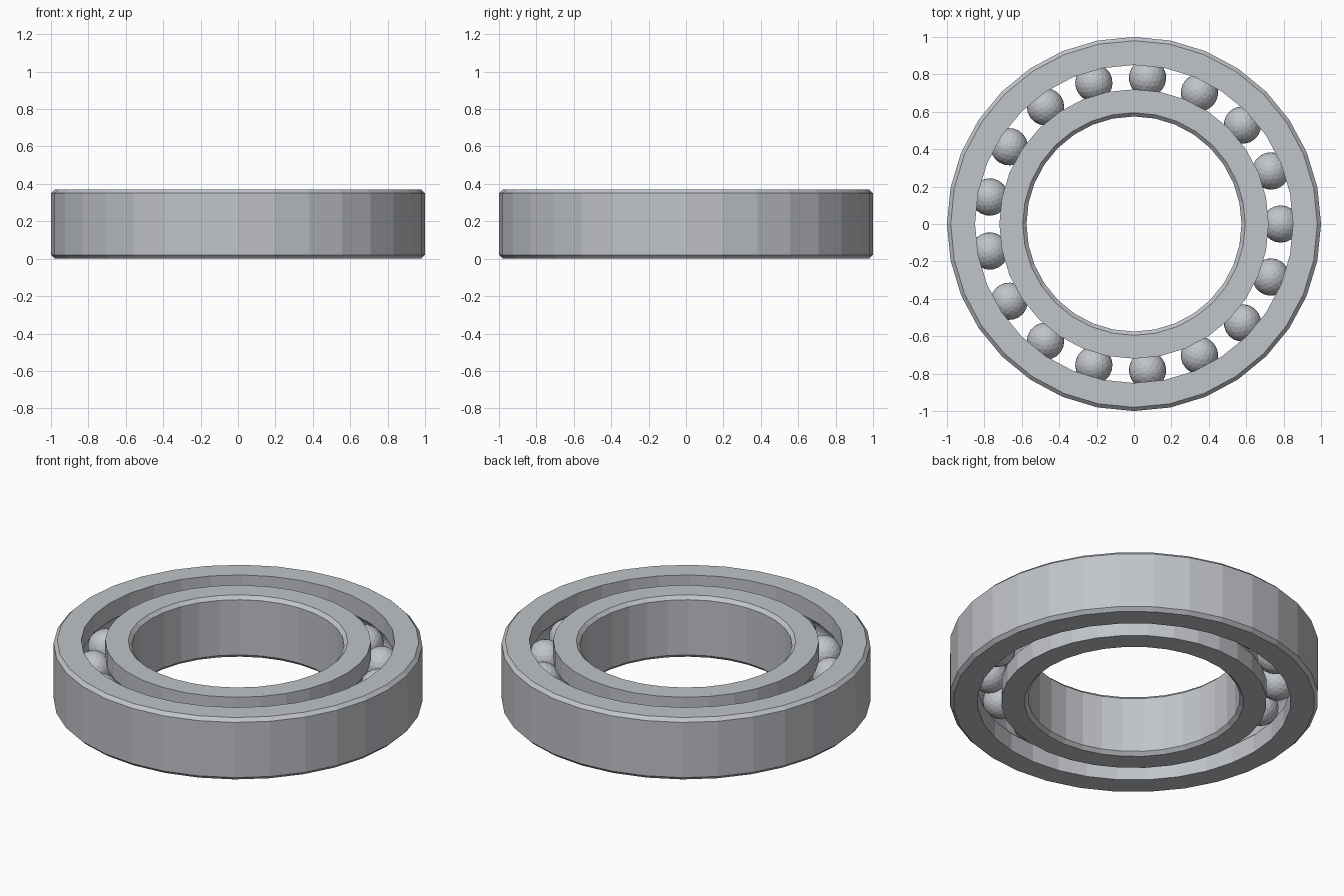
import bpy, bmesh, math

if "Cube" in bpy.data.objects:
    bpy.data.objects.remove(bpy.data.objects["Cube"], do_unlink=True)

HEIGHT, CHAMFER, SEGMENTS = 0.37, 0.02, 32
PITCH, BALL_R, GROOVE_R, BALLS = 0.785, 0.10, 0.102, 17
MID = HEIGHT / 2

steel = bpy.data.materials.new("light steel")
steel.use_nodes = True
colour = (0.53, 0.55, 0.58, 1)
steel.diffuse_color = colour
steel.node_tree.nodes["Principled BSDF"].inputs["Base Color"].default_value = colour


def finish(bm, name):
    bmesh.ops.recalc_face_normals(bm, faces=bm.faces)
    mesh = bpy.data.meshes.new(name)
    bm.to_mesh(mesh)
    bm.free()
    mesh.materials.append(steel)
    obj = bpy.data.objects.new(name, mesh)
    bpy.context.collection.objects.link(obj)
    return obj


def race_ring(name, plain_r, race_r, arc_steps=8):
    """Ring with a chamfered plain wall and a ball groove in the race wall."""
    side = 1 if plain_r > race_r else -1
    inset = plain_r - side * CHAMFER
    profile = [(race_r, 0), (inset, 0), (plain_r, CHAMFER),
               (plain_r, HEIGHT - CHAMFER), (inset, HEIGHT), (race_r, HEIGHT)]
    half = math.acos(abs(race_r - PITCH) / GROOVE_R)
    for i in range(arc_steps + 1):
        a = half * (1 - 2 * i / arc_steps)
        profile.append((PITCH + side * GROOVE_R * math.cos(a),
                        MID + GROOVE_R * math.sin(a)))
    bm = bmesh.new()
    loops = []
    for s in range(SEGMENTS):
        t = math.tau * s / SEGMENTS
        loops.append([bm.verts.new((r * math.cos(t), r * math.sin(t), z))
                      for r, z in profile])
    n = len(profile)
    for s in range(SEGMENTS):
        a, b = loops[s], loops[(s + 1) % SEGMENTS]
        for i in range(n):
            j = (i + 1) % n
            bm.faces.new((a[i], b[i], b[j], a[j]))
    return finish(bm, name)


# Races
race_ring("outer_race", 1.0, 0.85)
race_ring("inner_race", 0.575, 0.72)

# Balls evenly spaced in the groove
for k in range(BALLS):
    bm = bmesh.new()
    bmesh.ops.create_icosphere(bm, subdivisions=3, radius=BALL_R)
    ball = finish(bm, f"ball_{k + 1}")
    t = math.tau * k / BALLS
    ball.location = (PITCH * math.cos(t), PITCH * math.sin(t), MID)
    ball.rotation_euler.z = t
